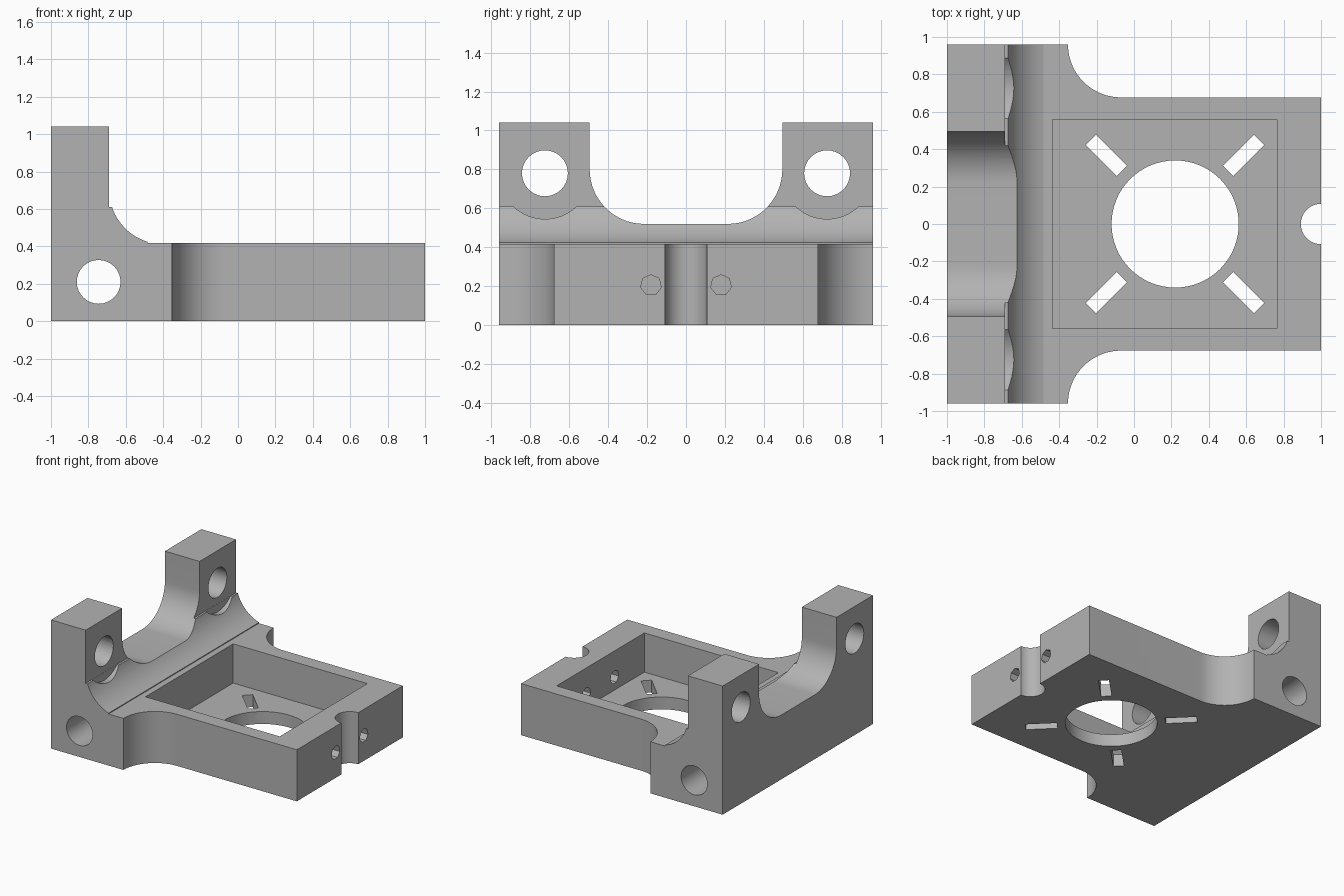
import bpy, bmesh
from math import sin, cos, pi, radians
from mathutils import Vector

if "Cube" in bpy.data.objects:
    bpy.data.objects.remove(bpy.data.objects["Cube"])

grey = bpy.data.materials.new("plain_grey")
grey.use_nodes = True
colour = (0.45, 0.45, 0.45, 1)
grey.diffuse_color = colour
grey.node_tree.nodes["Principled BSDF"].inputs["Base Color"].default_value = colour


def arc(cx, cy, r, start, end, n):
    """Points along an arc, angles in degrees."""
    angles = [radians(start + (end - start) * i / n) for i in range(n + 1)]
    return [(cx + r * cos(a), cy + r * sin(a)) for a in angles]


def circle(cx, cy, r, n, start=0):
    return arc(cx, cy, r, start, start + 360, n)[:-1]


def rect(x0, x1, y0, y1):
    return [(x0, y0), (x1, y0), (x1, y1), (x0, y1)]


def prism(name, outline, axis, low, high):
    """Extrude a 2D outline along an axis; outline uses the other two axes in order."""
    def place(p, d):
        return {"x": (d, *p), "y": (p[0], d, p[1]), "z": (*p, d)}[axis]
    bm = bmesh.new()
    face = bm.faces.new([bm.verts.new(place(p, low)) for p in outline])
    out = bmesh.ops.extrude_face_region(bm, geom=[face])
    shift = Vector(place((0, 0), high - low))
    for v in out["geom"]:
        if isinstance(v, bmesh.types.BMVert):
            v.co += shift
    bmesh.ops.recalc_face_normals(bm, faces=bm.faces)
    mesh = bpy.data.meshes.new(name)
    bm.to_mesh(mesh)
    bm.free()
    obj = bpy.data.objects.new(name, mesh)
    bpy.context.collection.objects.link(obj)
    mesh.materials.append(grey)
    return obj


# Side profile: flat plate, curved root and upright wall
profile = [(-1, 0), (1, 0), (1, 0.417), (-0.485, 0.417)]
profile += arc(-0.4, 0.7, 0.288, 253, 198.2, 14)
profile += [(-0.69, 0.61), (-0.69, 1.04), (-1, 1.04)]
body = prism("mounting_bracket", profile, "y", -0.96, 0.96)

cutters = []


def cut(name, *args):
    cutters.append(prism(name, *args))


# Saddle between the two upright lugs
saddle = [(-0.495, 1.2)] + arc(-0.215, 0.8, 0.28, 180, 270, 16)
saddle += arc(0.215, 0.8, 0.28, 270, 360, 16) + [(0.495, 1.2)]
cut("saddle_cut", saddle, "x", -1.1, 0.5)

# Pocket, central opening and edge notch
cut("pocket_cut", rect(-0.435, 0.765, -0.56, 0.56), "z", 0.1, 0.6)
cut("opening_cut", circle(0.22, 0, 0.34, 64), "z", -0.1, 0.3)
cut("notch_cut", circle(1, 0, 0.108, 32), "z", -0.1, 0.6)

# Cross hole through the foot of the wall
cut("cross_hole_cut", circle(-0.745, 0.21, 0.117, 32), "y", -1.1, 1.1)

for s in (-1, 1):
    # Narrowed plate sides with rounded shoulders
    side = [(-0.35, s * 1.1)]
    side += [(x, s * y) for x, y in arc(-0.07, 0.96, 0.283, 180, 270, 18)]
    side += [(1.1, s * 0.677), (1.1, s * 1.1)]
    cut("shoulder_cut", side, "z", -0.1, 0.6)
    # Lug hole with its clearance recess
    cut("lug_hole_cut", circle(s * 0.725, 0.78, 0.118, 32), "x", -1.1, -0.5)
    cut("lug_recess_cut", circle(s * 0.725, 0.78, 0.235, 48), "x", -0.689, -0.3)
    # Small wire holes in the end wall
    cut("wire_hole_cut", circle(s * 0.18, 0.205, 0.054, 7, 90), "x", 0.6, 1.1)
    # Diagonal slots around the opening
    for t in (-1, 1):
        u, v = Vector((t, s)).normalized(), Vector((-s, t)).normalized()
        c = Vector((0.22 + t * 0.367, s * 0.367))
        slot = [tuple(c + u * a + v * b) for a, b in rect(-0.117, 0.117, -0.039, 0.039)]
        cut("slot_cut", slot, "z", -0.1, 0.3)

# Apply every cut and drop the cutters
for c in cutters:
    mod = body.modifiers.new(c.name, "BOOLEAN")
    mod.operation = "DIFFERENCE"
    mod.solver = "EXACT"
    mod.object = c
    c.hide_render = True
bpy.context.view_layer.update()
graph = bpy.context.evaluated_depsgraph_get()
result = bpy.data.meshes.new_from_object(body.evaluated_get(graph))
body.modifiers.clear()
body.data = result
body.data.materials.clear()
body.data.materials.append(grey)
for c in cutters:
    bpy.data.objects.remove(c)

bpy.ops.object.select_all(action="DESELECT")
body.select_set(True)
bpy.context.view_layer.objects.active = body
bpy.ops.object.shade_smooth_by_angle(angle=radians(30))
